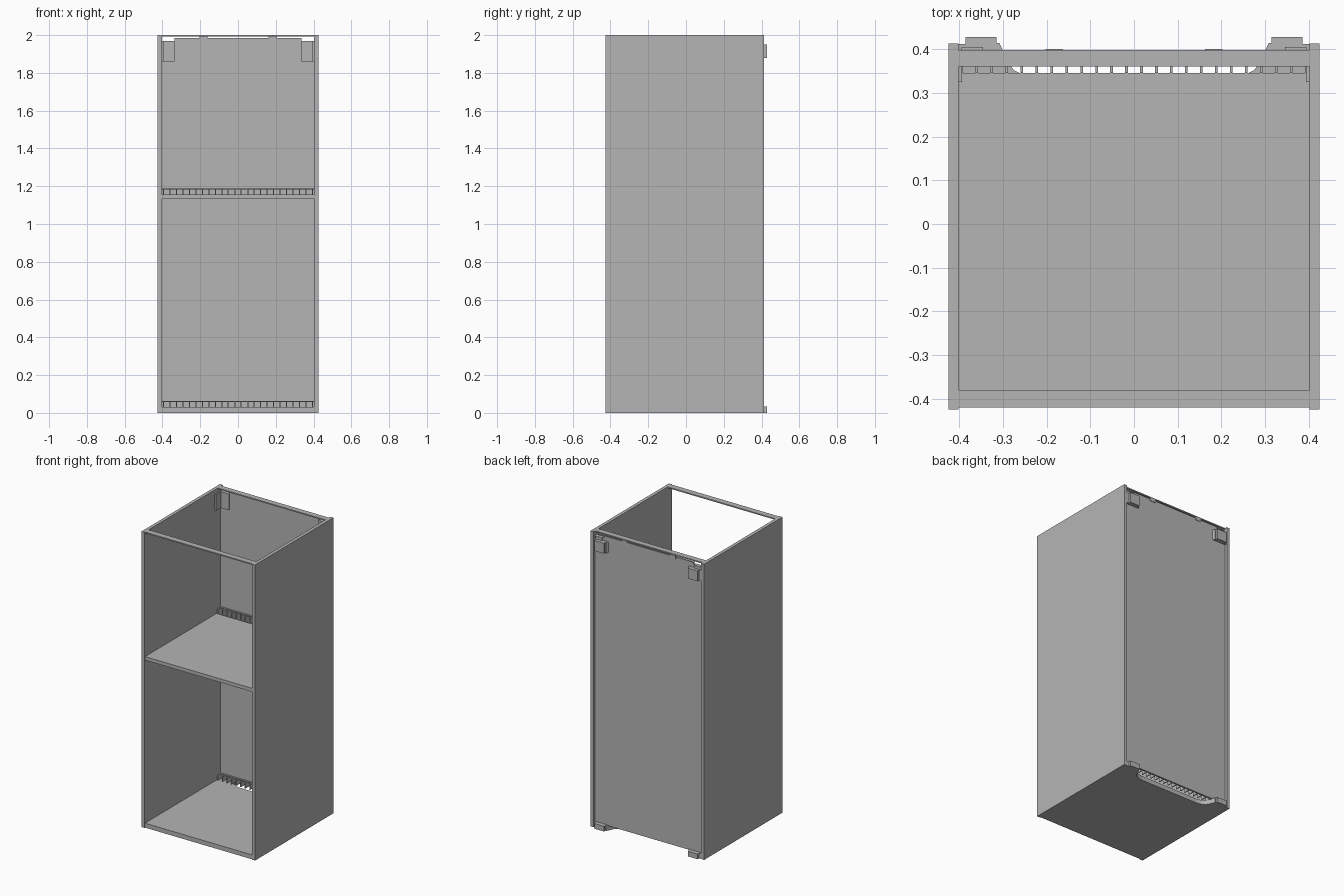
import bpy, bmesh

if "Cube" in bpy.data.objects:
    bpy.data.objects.remove(bpy.data.objects["Cube"], do_unlink=True)

grey = bpy.data.materials.new("cabinet_grey")
grey.use_nodes = True
colour = (0.46, 0.46, 0.46, 1)
grey.diffuse_color = colour
grey.node_tree.nodes["Principled BSDF"].inputs["Base Color"].default_value = colour


def finish(name, bm):
    bmesh.ops.recalc_face_normals(bm, faces=bm.faces)
    mesh = bpy.data.meshes.new(name)
    bm.to_mesh(mesh)
    bm.free()
    mesh.materials.append(grey)
    ob = bpy.data.objects.new(name, mesh)
    bpy.context.collection.objects.link(ob)
    return ob


def add_box(bm, x, y, z):
    """Add a box spanning three (low, high) ranges."""
    verts = bmesh.ops.create_cube(bm, size=1)["verts"]
    for v in verts:
        for i, (lo, hi) in enumerate((x, y, z)):
            v.co[i] = hi if v.co[i] > 0 else lo


def box(name, x, y, z):
    bm = bmesh.new()
    add_box(bm, x, y, z)
    return finish(name, bm)


def prism(name, points, place, offset):
    """Extrude a flat outline; place maps (u, v) to a 3D point."""
    bm = bmesh.new()
    face = bm.faces.new([bm.verts.new(place(u, v)) for u, v in points])
    ext = bmesh.ops.extrude_face_region(bm, geom=[face])["geom"]
    bmesh.ops.translate(bm, vec=offset,
                        verts=[v for v in ext if isinstance(v, bmesh.types.BMVert)])
    return finish(name, bm)


def mirrored(half):
    """Complete a symmetric outline from its right half."""
    return half + [(-u, v) for u, v in reversed(half)]


INNER, OUTER = 0.402, 0.425
FRONT, SLOT, PANEL, BACK = -0.42, 0.345, 0.388, 0.398

# Sides
for side, s in (("left", 1), ("right", -1)):
    box(side + "_side", sorted((s * INNER, s * OUTER)), (-0.425, 0.413), (0, 2))

# Floor with a rounded cable recess in its rear edge
floor = mirrored([(INNER, FRONT), (INNER, BACK), (0.3, BACK), (0.29, 0.375),
                  (0.275, 0.352), (0.25, 0.34), (0.22, 0.335)])
prism("floor", floor, lambda u, v: (u, v, 0), (0, 0, 0.03))

# Shelf and the thin top rails
box("shelf", (-INNER, INNER), (FRONT, SLOT), (1.133, 1.157))
box("front_top_rail", (-INNER, INNER), (FRONT, -0.38), (1.992, 2))
box("back_top_rail", (-INNER, INNER), (0.36, BACK), (1.992, 2))

# Back panel with notched upper corners and two small clips
panel = mirrored([(INNER, 0.03), (INNER, 1.97), (0.335, 1.97), (0.335, 1.984),
                  (0.203, 1.984), (0.203, 1.992), (0.162, 1.992), (0.162, 1.984)])
prism("back_panel", panel, lambda u, v: (u, PANEL, v), (0, BACK - PANEL, 0))
for side, s in (("left", 1), ("right", -1)):
    box(side + "_panel_clip", sorted((s * 0.162, s * 0.203)), (BACK, 0.401), (1.97, 1.994))

# Ventilation ribs behind the shelf and the floor
for name, base, top in (("shelf", 1.133, 1.188), ("floor", 0.03, 0.063)):
    bm = bmesh.new()
    count = 23
    for i in range(count + 1):
        x = -0.394 + 0.788 * i / count
        add_box(bm, (x - 0.003, x + 0.003), (SLOT, PANEL), (base, top))
    add_box(bm, (-INNER, INNER), (PANEL - 0.01, PANEL), (top - 0.006, top))
    finish(name + "_vent_ribs", bm)

# Inner corner brackets and rear hooks
for side, s in (("left", 1), ("right", -1)):
    bracket = [(0.402, 0.325), (0.402, 0.388), (0.335, 0.388),
               (0.335, 0.38), (0.394, 0.38), (0.394, 0.325)]
    prism(side + "_inner_bracket", bracket, lambda u, v: (s * u, v, 1.86), (0, 0, 0.11))
    hook = [(0.3, 0.398), (0.402, 0.398), (0.402, 0.412), (0.386, 0.412),
            (0.386, 0.428), (0.315, 0.428), (0.315, 0.414), (0.308, 0.414)]
    for level, z, height in (("upper", 1.88, 0.07), ("lower", 0, 0.035)):
        prism(f"{side}_{level}_hook", hook, lambda u, v: (s * u, v, z), (0, 0, height))
    box(side + "_hook_stem", sorted((s * 0.345, s * 0.395)), (0.398, 0.405), (1.95, 1.97))
